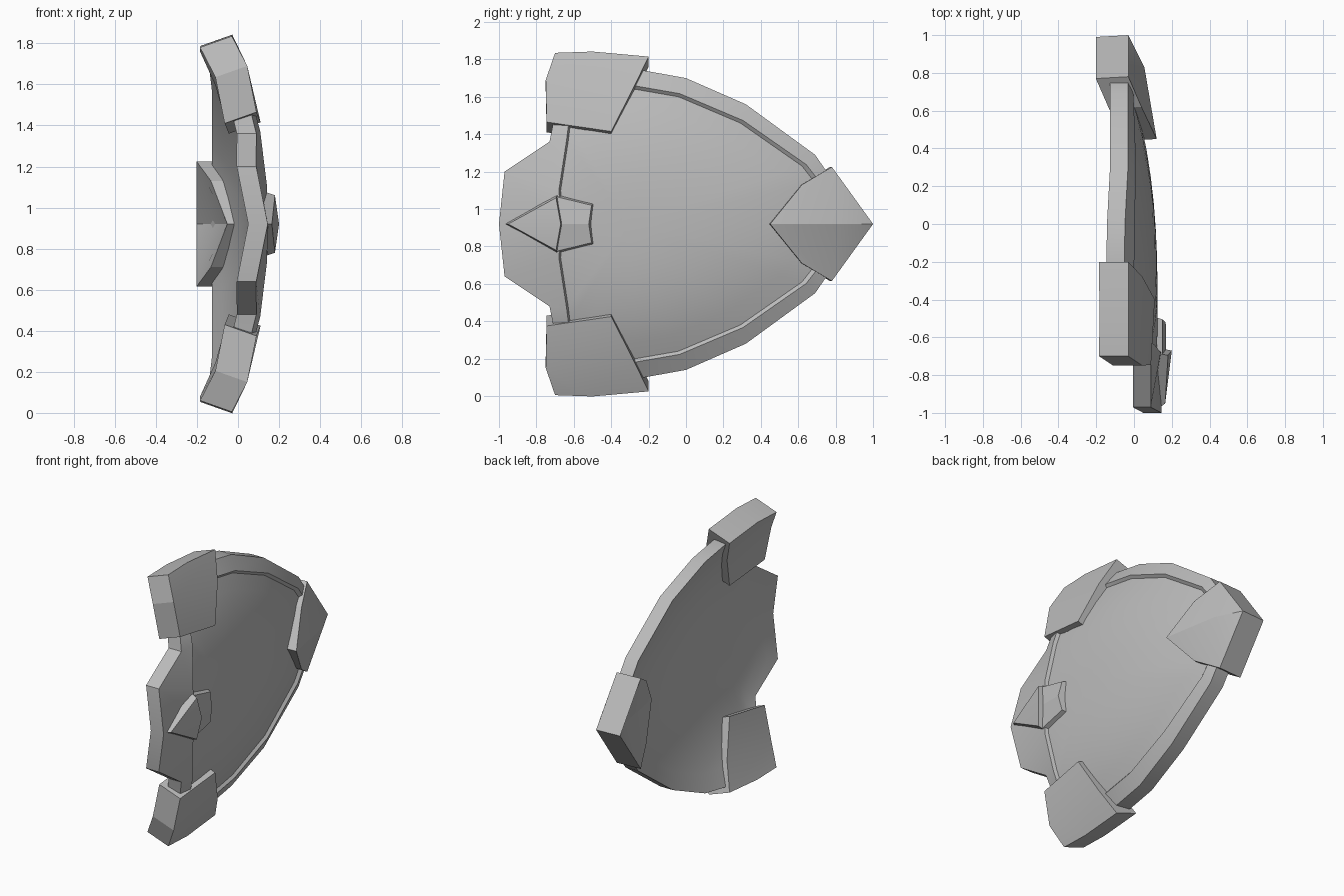
import bpy, bmesh, math
from mathutils import Vector

if "Cube" in bpy.data.objects:
    bpy.data.objects.remove(bpy.data.objects["Cube"])

MID = 0.92  # height of the symmetry plane

steel = bpy.data.materials.new("plain grey")
steel.use_nodes = True
grey = (0.5, 0.5, 0.5, 1)
steel.diffuse_color = grey
steel.node_tree.nodes["Principled BSDF"].inputs["Base Color"].default_value = grey


def finish(bm, name, angle):
    bmesh.ops.remove_doubles(bm, verts=bm.verts, dist=0.0005)
    bmesh.ops.recalc_face_normals(bm, faces=bm.faces)
    mesh = bpy.data.meshes.new(name)
    bm.to_mesh(mesh)
    bm.free()
    mesh.materials.append(steel)
    ob = bpy.data.objects.new(name, mesh)
    bpy.context.collection.objects.link(ob)
    bpy.ops.object.select_all(action='DESELECT')
    ob.select_set(True)
    bpy.context.view_layer.objects.active = ob
    bpy.ops.object.shade_smooth_by_angle(angle=math.radians(angle))
    return ob


def mirrored_slab(name, front, back, faces, chain, closed=False):
    """Slab between two point sets, repeated across the symmetry plane."""
    bm = bmesh.new()
    for side in (1, -1):
        f, b = [[bm.verts.new((x, y, MID + side * (z - MID))) for x, y, z in pts]
                for pts in (front, back)]
        for face in faces:
            bm.faces.new([f[i] for i in face])
            bm.faces.new([b[i] for i in face])
        for i in range(chain if closed else chain - 1):
            j = (i + 1) % chain
            bm.faces.new((f[i], f[j], b[j], b[i]))
    return finish(bm, name, 15)


def shifted(pts, offset):
    return [tuple(Vector(p) + Vector(offset)) for p in pts]


# Shield body: bowl with a raised rim, cut off by a pointed flange in front
def bowl(y, z):
    u = max(0, y + 0.45) / 1.35
    v = (z - MID) / 0.84
    flange = min(1, max(0, -0.65 - y) / 0.3)
    return 0.145 - 0.2 * math.hypot(u, v) ** 2.6 - 0.16 * abs(z - MID) * flange


def full_outline(half):
    return half + [(y, 2 * MID - z) for y, z in half[-2:0:-1]]


outer = full_outline([(-1, MID), (-.97, 1.2), (-.73, 1.36), (-.71, 1.46), (-.68, 1.68),
                      (-.25, 1.745), (0, 1.7), (.32, 1.56), (.69, 1.29), (.78, 1.16), (.9, MID)])
inner = full_outline([(-.66, MID), (-.67, 1.1), (-.63, 1.36), (-.62, 1.44), (-.58, 1.6),
                      (-.27, 1.64), (-.04, 1.6), (.29, 1.46), (.62, 1.23), (.69, 1.14), (.8, MID)])


def ring(outline, scale, offset):
    pts = [(-.3 + (y + .3) * scale, MID + (z - MID) * scale) for y, z in outline]
    return [(bowl(y, z) + offset, y, z) for y, z in pts]


STEPS = [i / 8 for i in range(1, 9)]
rings = [ring(inner, s, -0.02) for s in STEPS]
rings += [ring(inner, 1.025, 0.003), ring(outer, 1, 0)]
rings += [ring(outer, s, -0.095) for s in reversed(STEPS)]

bm = bmesh.new()
loops = [[bm.verts.new(p) for p in r] for r in rings]
for a, b in zip(loops, loops[1:]):
    for i in range(len(a)):
        j = (i + 1) % len(a)
        bm.faces.new((a[i], a[j], b[j], b[i]))
bm.faces.new(loops[0])
bm.faces.new(loops[-1])
finish(bm, "shield_body", 22)

# Upper and lower corner guards
guard = [(-.03, -.7, 1.835), (-.028, -.5, 1.842), (-.03, -.2, 1.815), (.045, -.28, 1.65),
         (.11, -.4, 1.415), (.09, -.745, 1.465), (.045, -.75, 1.69)]
mirrored_slab("corner_guards", guard, shifted(guard, (-.155, 0, -.055)),
              [(0, 1, 2, 3, 6), (6, 3, 4, 5)], 7, closed=True)

# Rear tip guard, last point is the bend on the centre line
tip = [(-.03, 1, MID), (-.03, .78, 1.225), (.04, .62, 1.13), (.12, .45, MID), (.055, .83, MID)]
mirrored_slab("tip_guard", tip, shifted(tip, (-.172, -.01, 0)),
              [(0, 1, 4), (1, 2, 3, 4)], 4)

# Beak ornament on the front flange
mirrored_slab("beak", [(.165, -.95, MID), (.18, -.695, 1.06), (.2, -.67, MID)],
              [(.1, -1, MID), (.09, -.68, 1.09), (.09, -.65, MID)], [(0, 1, 2)], 3)

# Stepped plate behind the beak
mirrored_slab("beak_base", [(.17, -.72, MID), (.15, -.69, 1.065), (.15, -.505, 1.02), (.168, -.52, MID)],
              [(.08, -.72, MID), (.08, -.69, 1.09), (.09, -.485, 1.035), (.09, -.5, MID)],
              [(0, 1, 2, 3)], 4)
